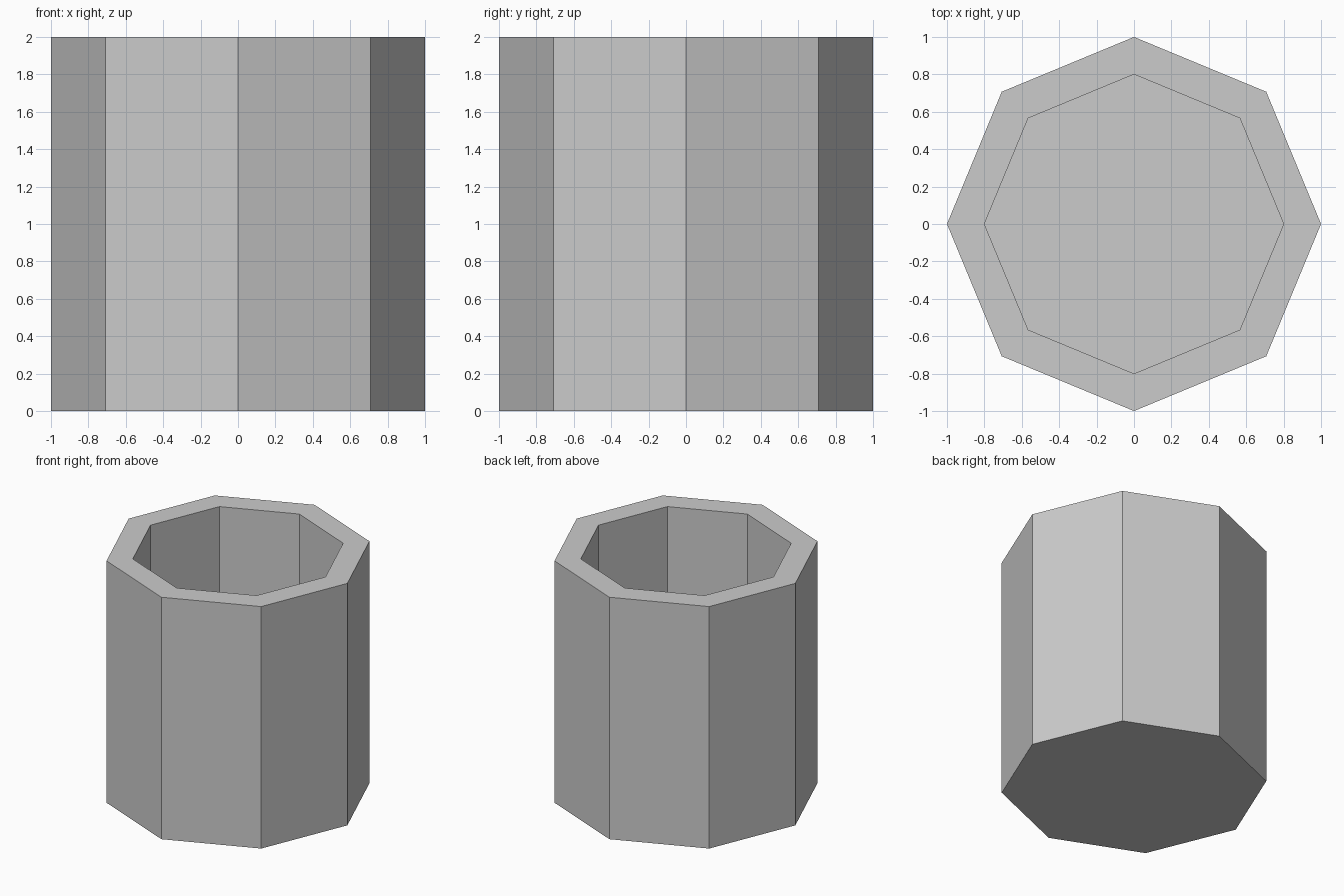
import bpy, bmesh
from math import cos, sin, tau

if "Cube" in bpy.data.objects:
    bpy.data.objects.remove(bpy.data.objects["Cube"])

SIDES = 8
# Profile from outer base, over the rim, down to the inner floor: (radius, z)
PROFILE = [(1.0, 0.0), (1.0, 2.0), (0.8, 2.0), (0.8, 0.2)]

bm = bmesh.new()
rings = [[bm.verts.new((r * cos(tau * i / SIDES), r * sin(tau * i / SIDES), z))
          for i in range(SIDES)] for r, z in PROFILE]

# Outer walls, rim and inner walls
for a, b in zip(rings, rings[1:]):
    for i in range(SIDES):
        j = (i + 1) % SIDES
        bm.faces.new((a[i], a[j], b[j], b[i]))

# Underside and inner floor
bm.faces.new(rings[0][::-1])
bm.faces.new(rings[-1])
bmesh.ops.recalc_face_normals(bm, faces=bm.faces)

mesh = bpy.data.meshes.new("octagonal_cup")
bm.to_mesh(mesh)
bm.free()
cup = bpy.data.objects.new("octagonal_cup", mesh)
bpy.context.collection.objects.link(cup)
